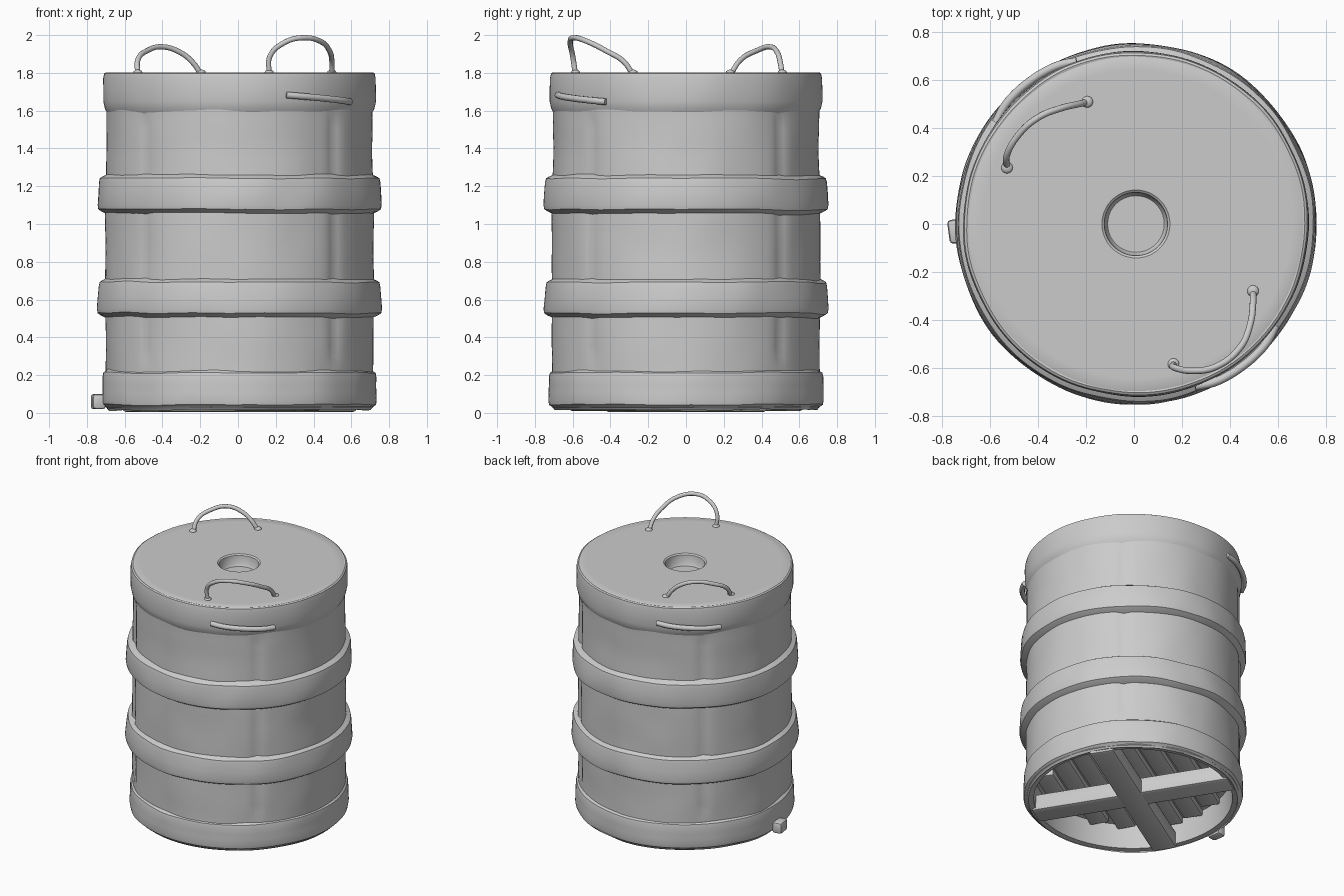
import bpy, bmesh, math
from mathutils import Vector, noise

if "Cube" in bpy.data.objects:
    bpy.data.objects.remove(bpy.data.objects["Cube"])

CX = 0.008            # barrel axis offset
SEG = 144


def finish(ob, angle=35):
    bpy.ops.object.select_all(action='DESELECT')
    ob.select_set(True)
    bpy.context.view_layer.objects.active = ob
    bpy.ops.object.shade_smooth_by_angle(angle=math.radians(angle))
    return ob


def mesh_object(name, bm, angle=35):
    bmesh.ops.recalc_face_normals(bm, faces=bm.faces)
    me = bpy.data.meshes.new(name)
    bm.to_mesh(me)
    bm.free()
    ob = bpy.data.objects.new(name, me)
    bpy.context.collection.objects.link(ob)
    return finish(ob, angle)


def resample(profile, step, closed):
    pts = []
    pairs = list(zip(profile, profile[1:] + profile[:1]))
    for a, b in pairs if closed else pairs[:-1]:
        n = max(1, round(math.dist(a, b) / step))
        pts += [(a[0] + (b[0] - a[0]) * i / n, a[1] + (b[1] - a[1]) * i / n) for i in range(n)]
    return pts if closed else pts + [profile[-1]]


def lathe(name, profile, closed=False, rough=0.006, wave=0.0, seed=0, seams=False):
    """Revolve (radius, z) points, with hand-worn dents on the outer skin."""
    pts = resample(profile, 0.05, closed)
    bm = bmesh.new()
    rings = []
    for r, z in pts:
        ring = []
        for i in range(SEG):
            a = math.tau * i / SEG
            d = Vector((math.cos(a), math.sin(a), 0))
            rr, zz = r, z
            if r > 0.69:
                rr += rough * noise.noise(Vector((d.x * 3, d.y * 3, z * 4 + seed)))
                zz += wave * noise.noise(Vector((d.x * 2, d.y * 2, seed + 9)))
                if seams and 0.25 < z < 1.58:      # shallow vertical seams
                    k = min(abs(math.degrees(a) - s) for s in (45, 135, 225, 315))
                    rr -= 0.012 * max(0, 1 - k / 4)
            ring.append(bm.verts.new((CX + d.x * rr, d.y * rr, zz)))
        rings.append(ring)
    n = len(rings)
    for j in range(n if closed else n - 1):
        a, b = rings[j], rings[(j + 1) % n]
        for i in range(SEG):
            k = (i + 1) % SEG
            bm.faces.new((a[i], a[k], b[k], b[i]))
    bmesh.ops.remove_doubles(bm, verts=bm.verts, dist=1e-5)
    return mesh_object(name, bm)


def box(name, loc, size, angle=0.0, bevel=0.012):
    bm = bmesh.new()
    bmesh.ops.create_cube(bm, size=1)
    bmesh.ops.scale(bm, vec=size, verts=bm.verts)
    bmesh.ops.bevel(bm, geom=bm.edges[:], offset=bevel, segments=2, affect='EDGES', profile=0.5)
    ob = mesh_object(name, bm)
    ob.location = loc
    ob.rotation_euler.z = math.radians(angle)
    return ob


def rope(name, points, radius):
    cu = bpy.data.curves.new(name, 'CURVE')
    cu.dimensions = '3D'
    cu.bevel_depth = radius
    cu.bevel_resolution = 3
    cu.resolution_u = 8
    cu.use_fill_caps = True
    sp = cu.splines.new('BEZIER')
    sp.bezier_points.add(len(points) - 1)
    for bp, p in zip(sp.bezier_points, points):
        bp.co = p
        bp.handle_left_type = bp.handle_right_type = 'AUTO'
    ob = bpy.data.objects.new(name, cu)
    bpy.context.collection.objects.link(ob)
    bpy.ops.object.select_all(action='DESELECT')
    ob.select_set(True)
    bpy.context.view_layer.objects.active = ob
    bpy.ops.object.convert(target='MESH')
    return finish(bpy.context.view_layer.objects.active, 50)


# Barrel body: bung recess, lid, wall, rim, hollow underside
lathe("barrel_body", [
    (0, 1.72), (0.118, 1.72), (0.128, 1.735), (0.132, 1.795), (0.142, 1.803),
    (0.695, 1.803), (0.71, 1.795), (0.712, 1.70), (0.705, 1.60), (0.703, 1.40),
    (0.711, 1.05), (0.711, 0.60), (0.708, 0.25), (0.708, 0.03),
    (0.695, 0.022), (0.66, 0.025), (0.65, 0.20), (0, 0.20)], seams=True)


def band(name, z0, z1, r0, r1, seed):
    lathe(name, [(0.695, z0 - 0.02), (r0 - 0.022, z0 - 0.004), (r0 - 0.004, z0 + 0.008),
                 (r0, z0 + 0.03), (r1, z1 - 0.03), (r1 - 0.005, z1 - 0.008),
                 (r1 - 0.018, z1), (0.695, z1 + 0.015)],
          closed=True, rough=0.008, wave=0.012, seed=seed)


# Hoops around the wall
band("bottom_hoop", 0.035, 0.22, 0.729, 0.726, 3)
band("lower_hoop", 0.52, 0.70, 0.754, 0.744, 5)
band("upper_hoop", 1.07, 1.25, 0.752, 0.745, 7)
lathe("top_hoop", [(0.695, 1.58), (0.712, 1.61), (0.721, 1.65), (0.721, 1.77),
                   (0.716, 1.797), (0.706, 1.803), (0.695, 1.80)],
      closed=True, rough=0.006, seed=11)

# Rope handles on the lid
handles = {
    "front_rope_handle": [(0.165, -0.585, 1.79), (0.17, -0.60, 1.89), (0.245, -0.613, 1.96),
                          (0.34, -0.597, 1.986), (0.44, -0.52, 1.965), (0.485, -0.42, 1.915),
                          (0.497, -0.33, 1.86), (0.497, -0.28, 1.79)],
    "back_rope_handle": [(-0.53, 0.235, 1.79), (-0.53, 0.29, 1.87), (-0.48, 0.375, 1.918),
                         (-0.40, 0.445, 1.938), (-0.30, 0.485, 1.905), (-0.235, 0.50, 1.85),
                         (-0.195, 0.51, 1.79)]}
for name, pts in handles.items():
    rope(name, pts, 0.014)
    for i, p in enumerate((pts[0], pts[-1])):
        bm = bmesh.new()
        bmesh.ops.create_uvsphere(bm, u_segments=16, v_segments=8, radius=0.024)
        ob = mesh_object(f"{name}_knot_{i + 1}", bm, 60)
        ob.location = (p[0], p[1], 1.803)
        ob.scale.z = 0.6

# Rope ends lying across the outside of the top hoop
for name, mid in (("front_side_rope", -53), ("back_side_rope", 127)):
    pts = []
    for i in range(7):
        t = i / 6 * 2 - 1
        a = math.radians(mid + 17 * t)
        r = 0.742 - 0.02 * abs(t) ** 3
        pts.append((CX + r * math.cos(a), r * math.sin(a), 1.665 - 0.018 * t))
    rope(name, pts, 0.018)

# Underside: crossed beams with slats above them
for i, ang in enumerate((32, 122)):
    box(f"bottom_beam_{i + 1}", (CX, 0, 0.065 + 0.004 * i), (1.37, 0.17, 0.12), ang, 0.018)
side = Vector((-math.sin(math.radians(32)), math.cos(math.radians(32)), 0))
for i in range(8):
    off = (i - 3.5) * 0.155
    length = 2 * math.sqrt(0.655 ** 2 - (abs(off) + 0.065) ** 2)
    box(f"bottom_slat_{i + 1}", Vector((CX, 0, 0.185)) + side * off, (length, 0.13, 0.05), 32, 0.01)

# Splintered chip sticking out of the left foot
box("left_chip", (-0.74, -0.03, 0.06), (0.07, 0.10, 0.08), 8, 0.015)
